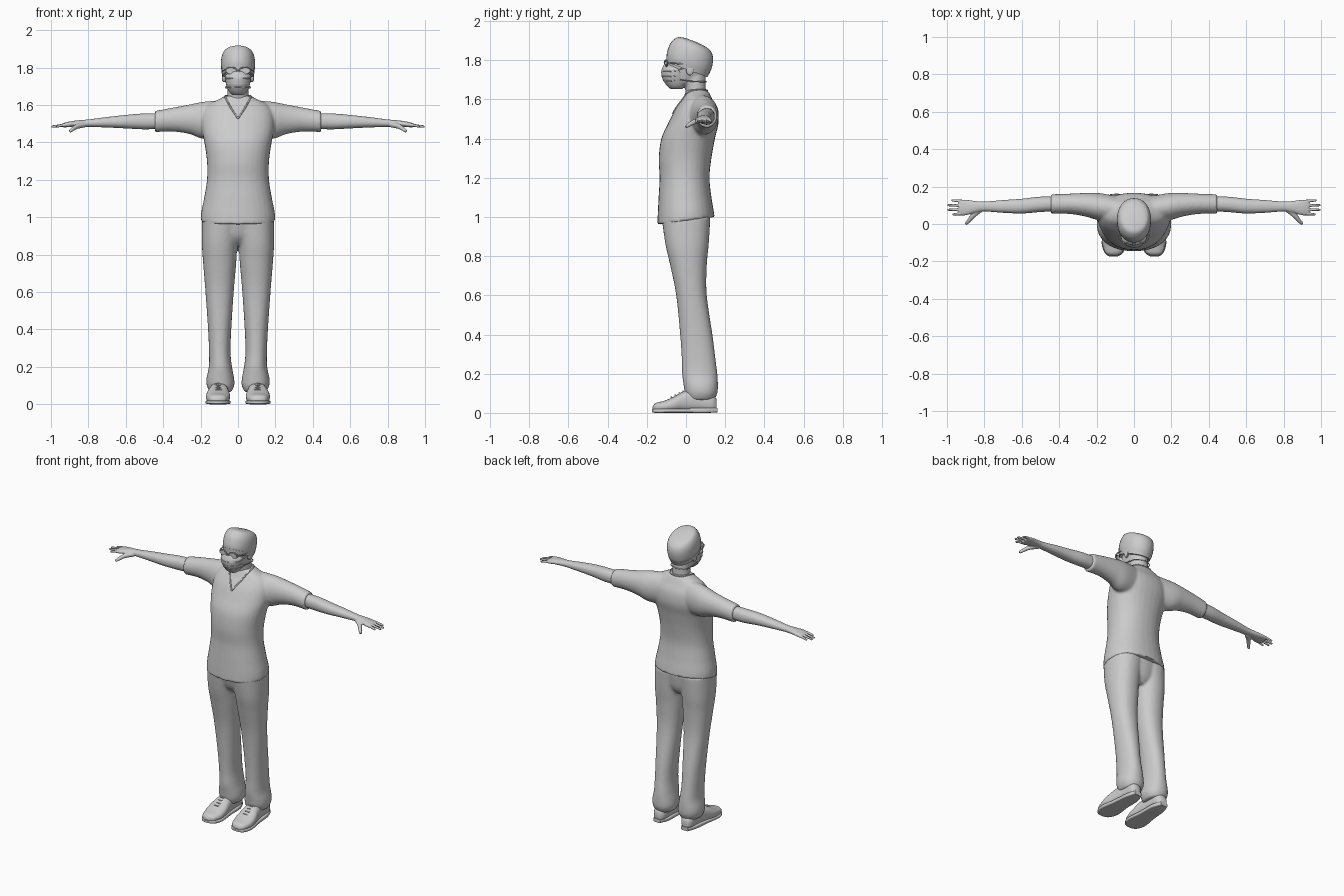
import bpy, bmesh, math
from mathutils import Vector, Matrix
from mathutils.bvhtree import BVHTree

if "Cube" in bpy.data.objects:
    bpy.data.objects.remove(bpy.data.objects["Cube"])

grey = bpy.data.materials.new("plain grey")
grey.use_nodes = True
grey.diffuse_color = (0.6, 0.6, 0.6, 1)
grey.node_tree.nodes["Principled BSDF"].inputs["Base Color"].default_value = grey.diffuse_color
CM = 0.01


def select(objs):
    bpy.ops.object.select_all(action="DESELECT")
    for ob in objs:
        ob.select_set(True)
    bpy.context.view_layer.objects.active = objs[0]


def spline(rows, steps):
    """Smooth curve passing through every row of numbers."""
    p = [rows[0]] + list(rows) + [rows[-1]]
    for i in range(1, len(p) - 2):
        for s in range(steps):
            f = s / steps
            yield [b + (c - a) * f / 2 + (a - 2.5 * b + 2 * c - d / 2) * f * f
                   + (1.5 * (b - c) + (d - a) / 2) * f ** 3
                   for a, b, c, d in zip(*p[i - 1:i + 3])]
    yield rows[-1]


def loft(name, axis, rows, power=2, sides=32, steps=5):
    """Skin rows of (position, low, high, low, high) in cm along one axis."""
    others = [i for i in range(3) if i != axis]
    bm = bmesh.new()
    rings = []
    for t, a0, a1, b0, b1 in spline(rows, steps):
        ring = []
        for k in range(sides):
            ang = math.tau * k / sides
            c, s = math.cos(ang), math.sin(ang)
            co = Vector()
            co[axis] = t
            co[others[0]] = (a0 + a1) / 2 + (a1 - a0) / 2 * math.copysign(abs(c) ** (2 / power), c)
            co[others[1]] = (b0 + b1) / 2 + (b1 - b0) / 2 * math.copysign(abs(s) ** (2 / power), s)
            ring.append(bm.verts.new(co * CM))
        rings.append(ring)
    for r, q in zip(rings, rings[1:]):
        for k in range(sides):
            j = (k + 1) % sides
            bm.faces.new((r[k], r[j], q[j], q[k]))
    bm.faces.new(rings[0])
    bm.faces.new(rings[-1])
    bmesh.ops.recalc_face_normals(bm, faces=bm.faces)
    mesh = bpy.data.meshes.new(name)
    bm.to_mesh(mesh)
    bm.free()
    ob = bpy.data.objects.new(name, mesh)
    bpy.context.collection.objects.link(ob)
    return ob


def tube(name, points, radius, taper=1, cyclic=False):
    """Round tube through points in cm, narrowing towards its end."""
    cu = bpy.data.curves.new(name, "CURVE")
    cu.dimensions, cu.bevel_depth, cu.bevel_resolution = "3D", radius * CM, 2
    cu.use_fill_caps = True
    sp = cu.splines.new("POLY")
    path = list(points) if cyclic else list(spline(points, 4))
    sp.points.add(len(path) - 1)
    sp.use_cyclic_u = cyclic
    for i, (pt, co) in enumerate(zip(sp.points, path)):
        pt.co = (*(Vector(co) * CM), 1)
        pt.radius = 1 + (taper - 1) * i / (len(path) - 1)
    ob = bpy.data.objects.new(name, cu)
    bpy.context.collection.objects.link(ob)
    select([ob])
    bpy.ops.object.convert(target="MESH")
    return ob


def finish(name, objs, mirror=False, voxel=0, smooth=4):
    """Join parts, optionally mirror and blend them, then shade."""
    select(objs)
    if len(objs) > 1:
        bpy.ops.object.join()
    ob = objs[0]
    ob.name = name
    if mirror:
        ob.modifiers.new("mirror", "MIRROR").use_mirror_merge = False
    if voxel:
        rm = ob.modifiers.new("blend", "REMESH")
        rm.mode, rm.voxel_size = "VOXEL", voxel
        sm = ob.modifiers.new("relax", "SMOOTH")
        sm.factor, sm.iterations = 0.5, smooth
    bpy.ops.object.convert(target="MESH")
    ob.data.materials.clear()
    ob.data.materials.append(grey)
    bpy.ops.object.shade_smooth_by_angle(angle=math.radians(50))
    return ob


def seam(name, target, points, radius, mirror=True):
    """Thin raised trim laid on the surface of another part."""
    tree = BVHTree.FromObject(target, bpy.context.evaluated_depsgraph_get())
    on = [tree.find_nearest(Vector(p) * CM)[0] / CM for p in spline(points, 6)]
    return finish(name, [tube(name, on, radius)], mirror)


# Shirt: body with slanted hem, and short sleeves
body = loft("shirt", 2, [
    (98, -20, 20, -14.6, 14.6), (103, -19.6, 19.6, -14.4, 14), (110, -18.2, 18.2, -14, 13),
    (120, -16.6, 16.6, -13.5, 12), (130, -16.6, 16.6, -13.9, 13), (140, -18, 18, -12.6, 14.8),
    (148, -19.5, 19.5, -9, 16.6), (155, -19, 19, -5.5, 16), (160, -16, 16, -2, 13.5),
    (163, -10.5, 10.5, -.5, 12), (165, -6.6, 6.6, .5, 10.5)], 2.2)
for v in body.data.vertices:
    v.co.z += v.co.y * 0.14 * max(0, min(1, (1.1 - v.co.z) * 8))
sleeve = loft("sleeve", 0, [
    (10, 1, 15, 142, 162.5), (19, 2, 16.6, 142, 161.7), (26, 4, 16.6, 144.5, 160.3),
    (35, 5.4, 16.2, 145.8, 158.6), (44.5, 5.4, 15.9, 145.5, 156.8)])
sleeve.modifiers.new("mirror", "MIRROR")
select([sleeve])
bpy.ops.object.convert(target="MESH")
shirt = finish("shirt", [body, sleeve], voxel=0.008, smooth=5)

# Collar and V neckline
seam("neckline", shirt, [(0, -7, 153), (3.5, -4, 158.5), (6.2, 0, 163), (7, 5, 165),
                         (4.5, 10, 165), (0, 11.5, 165)], .45)

# Trousers: legs and seat blended together
leg = loft("leg", 2, [
    (6.5, 3.6, 15, .5, 14.4), (10, 2, 16.7, -.6, 16), (14, 2.1, 16.8, -1.2, 16.3),
    (20, 3.2, 15.6, -2, 16), (28, 4, 15.5, -2.2, 15), (40, 3.6, 16, -3, 13.5),
    (60, 2.3, 17.4, -5, 10.6), (75, 1, 18.6, -8, 10.6), (86, .2, 19.3, -10.5, 11.6),
    (100, -2, 19.2, -12.5, 12.5)], 2.2)
leg.modifiers.new("mirror", "MIRROR").use_mirror_merge = False
select([leg])
bpy.ops.object.convert(target="MESH")
seat = loft("seat", 2, [(85, -6, 6, -5, 8), (90, -14, 14, -9.5, 11), (100, -19, 19, -12.3, 12.4)])
finish("trousers", [leg, seat], voxel=0.008, smooth=5)

# Shoes with soles and laces
shoe = loft("shoe", 1, [
    (-17, 9.5, 12.5, 1.4, 3.2), (-15.5, 6.5, 15.2, .6, 5), (-11, 4.6, 16.8, .4, 6.2),
    (-6, 4.3, 17, .4, 8.4), (-1, 5, 15.8, .4, 11), (6, 5.6, 14.6, .4, 12),
    (13, 6, 14, .4, 10), (15.6, 8, 12.4, 1, 7)], 2.4)
sole = loft("sole", 1, [
    (-17.4, 9, 13, .4, 1.8), (-15.5, 6, 15.6, 0, 2.2), (-10, 4, 17.3, 0, 2.2),
    (0, 5, 15.8, 0, 2.4), (10, 5.3, 14.8, 0, 2.6), (16, 7.6, 12.8, .2, 2.6)], 5)
finish("shoes", [shoe, sole], True)
for i in range(4):
    y, z = -7.5 + 2 * i, 7.8 + i
    finish("lace", [tube("lace", [(7.5, y + 1, z - .8), (10.5, y, z + .3), (13.5, y + 1, z - .8)], .35)], True)

# Bare arms and hands
arm = loft("arm", 0, [
    (38, 7, 14.6, 147.4, 155.6), (50, 6.4, 14.6, 147, 155.5), (60, 5.6, 13.5, 147.5, 154.7),
    (70, 6, 12.8, 148, 153.6), (80, 6.7, 12, 148.3, 152.3), (85, 6, 12.3, 148.3, 151.9),
    (90, 4.6, 13, 148.2, 151.2), (93.5, 4.6, 13, 148, 150.3)], 2.2, 24)
hand = [arm]
for y, spread, tip in ((5.6, -.5, 97), (7.8, -.2, 99.6), (9.9, .2, 99.9), (12, .7, 97.6)):
    hand.append(tube("finger", [(90, y, 149.5), (94, y + spread / 2, 149.2), (tip, y + spread, 148.4)], 1, .65))
hand.append(tube("thumb", [(82, 8, 149.6), (86, 4.5, 148.6), (88.5, 1.5, 147), (90, 0, 145.8)], 1.7, .45))
finish("arms_and_hands", hand, True, 0.004, 3)

# Neck, head and ears
neck = loft("neck", 2, [(158, -6.5, 6.5, 0, 11), (164, -5.6, 5.6, -.2, 10.2), (172, -5.6, 5.6, -2, 10)])
head = loft("head", 2, [
    (165.8, -2.5, 2.5, -7, -2), (168.5, -5, 5, -9.3, 5), (172, -6.3, 6.3, -10, 9.6),
    (176, -7.2, 7.2, -10, 11), (180, -7.6, 7.6, -9.6, 11.6), (185, -7.2, 7.2, -8.5, 11)])
nose = tube("nose", [(0, -9, 179.5), (0, -10.4, 176.5), (0, -11, 174)], .9, 1.3)
finish("head", [neck, head, nose], voxel=0.006, smooth=3)
ear = loft("ear", 0, [(6.6, 0, 3, 172.5, 177.5), (8, .2, 4, 172.3, 178.2), (8.5, 1, 3.6, 173.5, 177.4)], 2, 16)
finish("ears", [ear], True)

# Face mask with pleats and straps
mask = finish("face_mask", [loft("mask", 2, [
    (165.3, -2.8, 2.8, -7.8, -2), (167, -4.6, 4.6, -9.8, 0), (170.5, -6.2, 6.2, -12, 1),
    (174, -6.9, 6.9, -12.6, 1), (176, -6.6, 6.6, -12.1, -1), (178, -3.2, 3.2, -11.2, -5)])])
for z in (169, 171.5, 174):
    seam("mask_pleat", mask, [(0, -13, z), (3.5, -11, z + .2), (6.5, -5, z + .6)], .2)
finish("mask_straps", [
    tube("strap", [(6.4, -3, 170), (6.5, 2, 169.3), (5.4, 8, 169), (0, 10.4, 169)], .3),
    tube("strap", [(6.8, -4, 175), (7.6, 0, 176.5), (8, 3, 178)], .3)], True)

# Glasses: rims, thin lenses, bridge and side arms
rim = [(3.5 + 2.9 * math.cos(a), -11 + .8 * (math.cos(a) + 1), 178.4 + 1.7 * math.sin(a))
       for a in (math.tau * i / 20 for i in range(20))]
lens = loft("lens", 1, [(-10.4, .8, 6.2, 176.9, 179.9), (-10, .8, 6.2, 176.9, 179.9)], 2, 20, 1)
finish("glasses", [
    tube("rim", rim, .35, cyclic=True), lens,
    tube("bridge", [(0, -11.2, 178.7), (.8, -11, 178.6)], .3),
    tube("temple", [(6.4, -9.4, 178.6), (8.1, -6, 178.4), (8.3, 3, 177.6)], .35)], True)

# Surgical cap, tipped backwards, with a band around the edge
cap = loft("cap", 2, [
    (0, -8.1, 8.1, -10.8, 11), (4, -9, 9, -12.4, 11.7), (9, -9, 9, -12.5, 10.9),
    (12.3, -8, 8, -11.2, 8.8), (13.9, -6.2, 6.2, -9.4, 5.2), (14.6, -2.5, 2.5, -6, 0)], 2.1)
band = loft("band", 2, [(-.3, -8.3, 8.3, -11, 11.2), (2.6, -8.95, 8.95, -12.2, 11.7)], 2.1, steps=2)
for part in (cap, band):
    part.data.transform(Matrix.Translation((0, .005, 1.755)) @ Matrix.Rotation(math.radians(-20), 4, "X"))
finish("surgical_cap", [cap, band])
